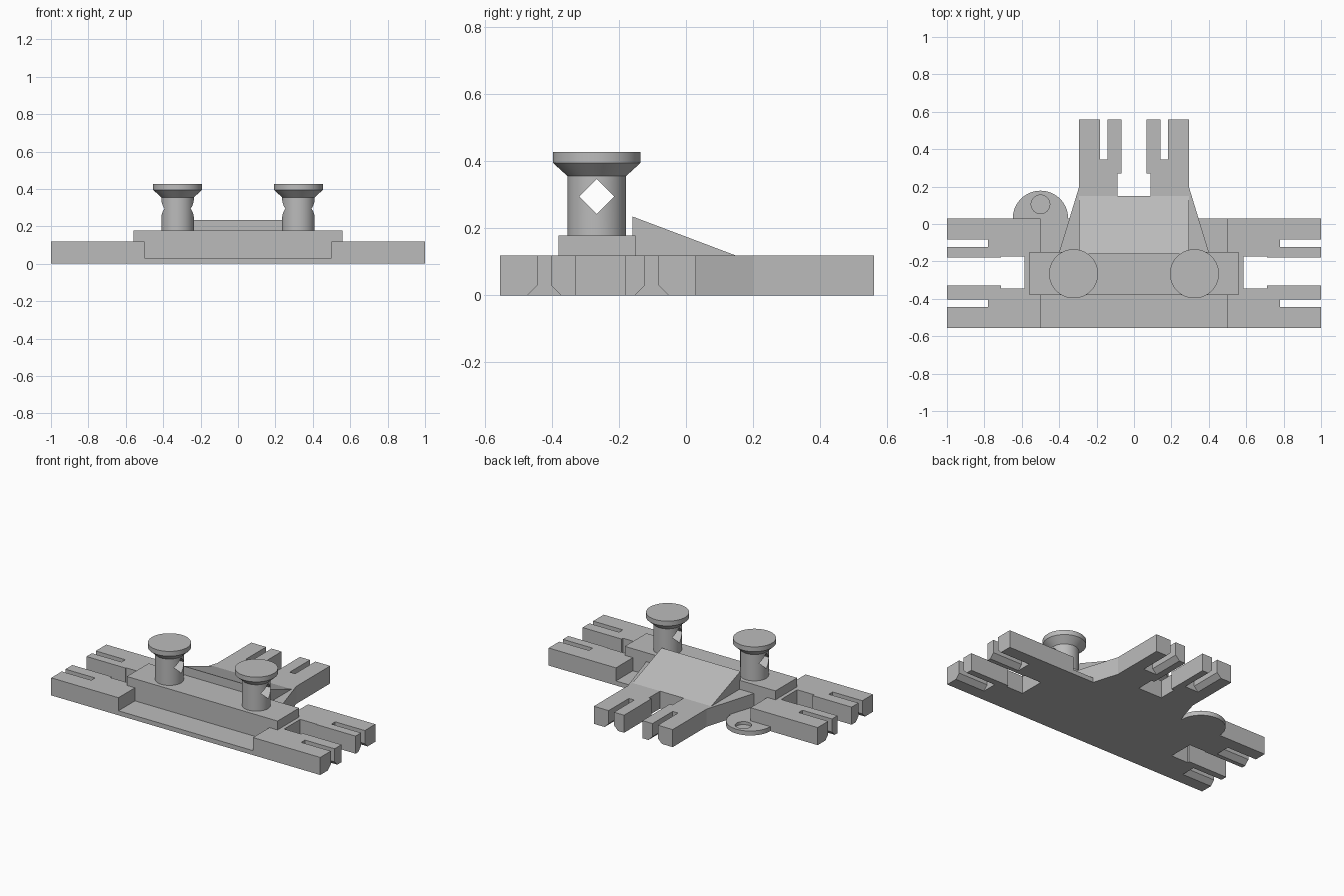
import bpy
import bmesh
import math
from mathutils import Matrix

if "Cube" in bpy.data.objects:
    bpy.data.objects.remove(bpy.data.objects["Cube"])

grey = bpy.data.materials.new("plain grey")
grey.use_nodes = True
grey.diffuse_color = (0.5, 0.5, 0.5, 1)
grey.node_tree.nodes["Principled BSDF"].inputs["Base Color"].default_value = grey.diffuse_color


def finish(name, bm):
    bmesh.ops.recalc_face_normals(bm, faces=bm.faces)
    mesh = bpy.data.meshes.new(name)
    bm.to_mesh(mesh)
    bm.free()
    obj = bpy.data.objects.new(name, mesh)
    mesh.materials.append(grey)
    bpy.context.collection.objects.link(obj)
    return obj


def prism(name, outline, depth, place):
    """Extrude a 2D outline; place maps (u, v, w) to a 3D position."""
    bm = bmesh.new()
    face = bm.faces.new([bm.verts.new(place(u, v, depth[0])) for u, v in outline])
    ext = bmesh.ops.extrude_face_region(bm, geom=[face])
    offset = [b - a for a, b in zip(place(0, 0, depth[0]), place(0, 0, depth[1]))]
    bmesh.ops.translate(bm, vec=offset, verts=[g for g in ext["geom"] if isinstance(g, bmesh.types.BMVert)])
    return finish(name, bm)


def along_x(u, v, w): return (w, u, v)
def along_y(u, v, w): return (u, w, v)
def along_z(u, v, w): return (u, v, w)


def box(name, x, y, z):
    return prism(name, [(x[0], y[0]), (x[1], y[0]), (x[1], y[1]), (x[0], y[1])], z, along_z)


def lathe(name, profile, centre, steps=64):
    bm = bmesh.new()
    verts = [bm.verts.new((r, 0, z)) for r, z in profile]
    edges = [bm.edges.new(pair) for pair in zip(verts, verts[1:])]
    bmesh.ops.spin(bm, geom=verts + edges, cent=(0, 0, 0), axis=(0, 0, 1),
                   angle=math.tau, steps=steps, use_merge=True)
    bmesh.ops.remove_doubles(bm, verts=bm.verts, dist=1e-5)
    bmesh.ops.transform(bm, matrix=Matrix.Translation((*centre, 0)), verts=bm.verts)
    return finish(name, bm)


def select(obj):
    bpy.ops.object.select_all(action="DESELECT")
    obj.select_set(True)
    bpy.context.view_layer.objects.active = obj


def cut(obj, cutter):
    mod = obj.modifiers.new("cut", "BOOLEAN")
    mod.operation, mod.solver, mod.object = "DIFFERENCE", "EXACT", cutter
    select(obj)
    bpy.ops.object.modifier_apply(modifier=mod.name)
    bpy.data.objects.remove(cutter)


def slot(centre):
    """Narrow slot section that flares out at the underside."""
    half, flare, lip = 0.02, 0.05, 0.03
    right = [(flare + lip, -lip), (half, lip), (half, 0.2)]
    return [(centre + u, v) for u, v in right] + [(centre - u, v) for u, v in reversed(right)]


def smooth(obj):
    select(obj)
    bpy.ops.object.shade_smooth_by_angle(angle=math.radians(30))


THICK, PLATE = 0.118, 0.03
FRONT, BACK, MID = -0.555, 0.03, -0.26

# Thin plate and raised centre block
box("base_plate", (-0.5, 0.5), (FRONT, BACK), (0, PLATE))
box("centre_block", (-0.56, 0.56), (-0.38, -0.15), (0, 0.178))

# Forked ends with a stepped notch and two flared slots, mirrored
end = prism("forked_ends", [
    (0.5, FRONT), (1, FRONT), (1, MID - 0.07), (0.71, MID - 0.07), (0.71, MID - 0.085),
    (0.585, MID - 0.085), (0.585, MID + 0.085), (0.71, MID + 0.085), (0.71, MID + 0.08),
    (1, MID + 0.08), (1, BACK), (0.5, BACK)], (0, THICK), along_z)
for y in (-0.423, -0.102):
    cut(end, prism("slot_cutter", slot(y), (0.78, 1.1), along_x))
end.modifiers.new("mirror", "MIRROR").use_mirror_merge = False

# Tapered rear arm with the same fork
half_arm = [(0.4, -0.15), (0.293, 0.2), (0.293, 0.56), (0.068, 0.56), (0.068, 0.27),
            (0.088, 0.27), (0.088, 0.15)]
arm = prism("rear_arm", half_arm + [(-x, y) for x, y in reversed(half_arm)], (0, THICK), along_z)
for x in (-0.163, 0.163):
    cut(arm, prism("slot_cutter", slot(x), (0.345, 0.7), along_y))

# Sloping wedge on the arm
prism("ramp", [(-0.16, 0.1), (-0.16, 0.235), (0.15, THICK), (0.15, 0.1)], (-0.293, 0.293), along_x)

# Round tab with a shallow recess
tab = lathe("round_tab", [(0, 0), (0.148, 0), (0.148, PLATE), (0, PLATE)], (-0.5, BACK))
cut(tab, lathe("recess_cutter", [(0, 0.01), (0.05, 0.01), (0.05, 0.1), (0, 0.1)], (-0.5, 0.105), 32))
smooth(tab)

# Flared posts with a diamond hole through each
for side, x in (("left", 0.323), ("right", -0.323)):
    post = lathe(side + "_post", [(0, 0.17), (0.087, 0.17), (0.087, 0.355), (0.131, 0.395),
                                  (0.131, 0.427), (0, 0.427)], (x, -0.266))
    y, z, d = -0.266, 0.295, 0.052
    diamond = [(y - d, z), (y, z - d), (y + d, z), (y, z + d)]
    cut(post, prism("diamond_cutter", diamond, (x - 0.2, x + 0.2), along_x))
    smooth(post)
